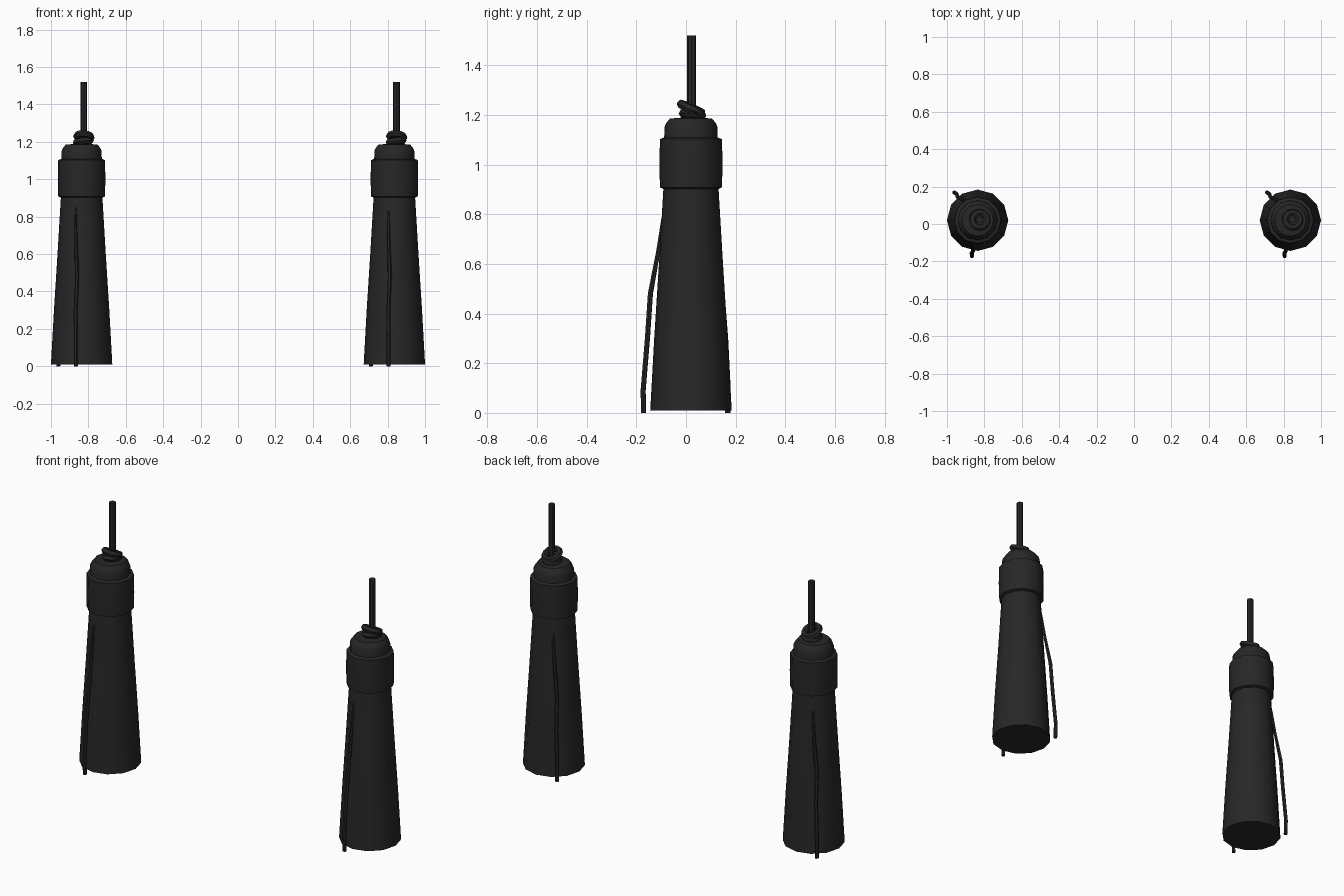
import bpy, bmesh
from math import sin, cos, pi, radians

if "Cube" in bpy.data.objects:
    bpy.data.objects.remove(bpy.data.objects["Cube"])

black = bpy.data.materials.new("black_thread")
black.diffuse_color = (0.02, 0.02, 0.02, 1)
black.use_nodes = True
black.node_tree.nodes["Principled BSDF"].inputs["Base Color"].default_value = black.diffuse_color
CY = 0.02  # tassel axis in y


def finish(ob, angle=40):
    bpy.ops.object.select_all(action='DESELECT')
    ob.select_set(True)
    bpy.context.view_layer.objects.active = ob
    bpy.ops.object.shade_smooth_by_angle(angle=radians(angle))
    return ob


def lathe(name, profile, x, y, sides=12):
    """Closed turned solid from (radius, z) pairs."""
    bm = bmesh.new()
    rings = [[bm.verts.new((x + r * cos(2 * pi * i / sides),
                            y + r * sin(2 * pi * i / sides), z))
              for i in range(sides)] for r, z in profile]
    for a, b in zip(rings, rings[1:]):
        for i in range(sides):
            j = (i + 1) % sides
            bm.faces.new((a[i], a[j], b[j], b[i]))
    bm.faces.new(rings[0][::-1])
    bm.faces.new(rings[-1])
    me = bpy.data.meshes.new(name)
    bm.to_mesh(me)
    bm.free()
    me.materials.append(black)
    ob = bpy.data.objects.new(name, me)
    bpy.context.collection.objects.link(ob)
    return finish(ob)


def tube(name, points, radius, taper=None, closed=False):
    """Thin round thread along a path, turned into a mesh."""
    cu = bpy.data.curves.new(name, 'CURVE')
    cu.dimensions = '3D'
    cu.bevel_depth = radius
    cu.bevel_resolution = 1
    cu.use_fill_caps = True
    sp = cu.splines.new('POLY')
    sp.points.add(len(points) - 1)
    sp.use_cyclic_u = closed
    for i, p in enumerate(points):
        sp.points[i].co = (*p, 1)
        sp.points[i].radius = taper[i] if taper else 1
    cu.materials.append(black)
    ob = bpy.data.objects.new(name, cu)
    bpy.context.collection.objects.link(ob)
    bpy.ops.object.select_all(action='DESELECT')
    ob.select_set(True)
    bpy.context.view_layer.objects.active = ob
    bpy.ops.object.convert(target='MESH')
    return finish(bpy.context.view_layer.objects.active)


def ring(name, cx, cy, z, r, tilt_x, tilt_y):
    """Tilted loop of cord."""
    pts = []
    for i in range(12):
        a = 2 * pi * i / 12
        dx, dy = r * cos(a), r * sin(a)
        pts.append((cx + dx, cy + dy, z + dx * tilt_x + dy * tilt_y))
    return tube(name, pts, 0.018, closed=True)


# loose strand: radius from the axis, sideways wiggle, height, thickness
STRAND = [(0.193, 0.0, 0.0, 1), (0.195, 0.0, 0.09, 1), (0.178, -0.004, 0.3, 1),
          (0.165, 0.002, 0.48, 1), (0.135, -0.009, 0.65, 0.8),
          (0.117, -0.014, 0.78, 0.6), (0.106, -0.014, 0.85, 0.4)]


def strand(name, x, angle):
    a = radians(angle)
    pts = [(x + r * cos(a) - t * sin(a), CY + r * sin(a) + t * cos(a), z)
           for r, t, z, _ in STRAND]
    return tube(name, pts, 0.011, [s[3] for s in STRAND])


def tassel(side, x):
    lathe(side + "_skirt", [(0.164, 0.01), (0.148, 0.3), (0.129, 0.6), (0.11, 0.92)], x, CY)
    lathe(side + "_collar", [(0.108, 0.9), (0.125, 0.908), (0.127, 1.0),
                             (0.125, 1.102), (0.105, 1.11)], x, CY)
    lathe(side + "_cap", [(0.108, 1.09), (0.107, 1.15), (0.101, 1.165),
                          (0.085, 1.185), (0.02, 1.19)], x, CY)
    # cord and its knot sit slightly off the tassel axis
    kx = x + 0.012
    lathe(side + "_cord", [(0.018, 1.18), (0.018, 1.52)], kx, CY + 0.003, 8)
    ring(side + "_knot_upper_loop", kx, CY, 1.227, 0.04, -0.08, -0.42)
    ring(side + "_knot_lower_loop", kx - 0.003, CY + 0.006, 1.202, 0.038, 0.12, -0.1)
    strand(side + "_front_strand", x, -99)
    strand(side + "_back_strand", x, 130)


tassel("left", -0.836)
tassel("right", 0.836)
